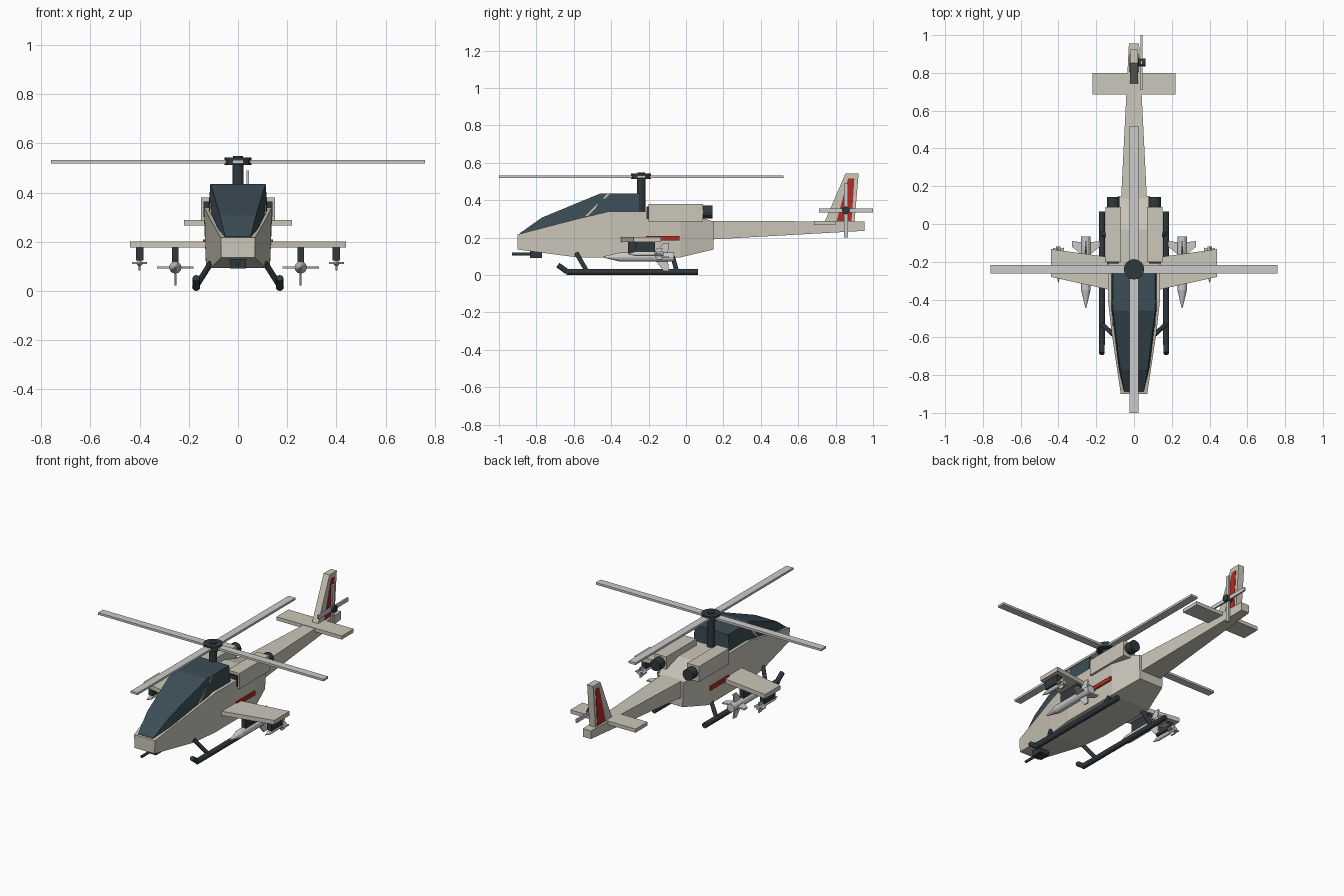
import bpy, bmesh, math
from mathutils import Vector, Matrix

if "Cube" in bpy.data.objects:
    bpy.data.objects.remove(bpy.data.objects["Cube"])


def material(name, rgb):
    m = bpy.data.materials.new(name)
    m.diffuse_color = (*rgb, 1)
    m.use_nodes = True
    m.node_tree.nodes["Principled BSDF"].inputs["Base Color"].default_value = m.diffuse_color
    return m


HULL = material("hull_beige", (0.60, 0.57, 0.49))
DARK = material("dark_metal", (0.03, 0.04, 0.045))
GLASS = material("dark_glass", (0.045, 0.075, 0.095))
RED = material("red_paint", (0.45, 0.025, 0.02))


def finish(name, bm, mat=None, mirror=False):
    bmesh.ops.recalc_face_normals(bm, faces=bm.faces)
    me = bpy.data.meshes.new(name)
    bm.to_mesh(me)
    bm.free()
    ob = bpy.data.objects.new(name, me)
    bpy.context.collection.objects.link(ob)
    if mat:
        me.materials.append(mat)
    if mirror:
        mod = ob.modifiers.new("mirror", 'MIRROR')
        mod.use_mirror_merge = False
    return ob


def skin(bm, rings):
    """Join equal-sized vertex rings and cap both ends."""
    vs = [[bm.verts.new(p) for p in r] for r in rings]
    n = len(vs[0])
    for a, b in zip(vs, vs[1:]):
        for i in range(n):
            j = (i + 1) % n
            bm.faces.new((a[i], a[j], b[j], b[i]))
    bm.faces.new(vs[0])
    bm.faces.new(vs[-1])


def loft(name, sections, mat):
    """Sections along y: (y, z bottom, z top, half width bottom, half width top)."""
    bm = bmesh.new()
    skin(bm, [[(-wb, y, zb), (wb, y, zb), (wt, y, zt), (-wt, y, zt)]
              for y, zb, zt, wb, wt in sections])
    return finish(name, bm, mat)


def add_box(bm, x, y, z):
    skin(bm, [[(x[0], y[0], h), (x[1], y[0], h), (x[1], y[1], h), (x[0], y[1], h)] for h in z])


def box(name, x, y, z, mat=None, mirror=False):
    bm = bmesh.new()
    add_box(bm, x, y, z)
    return finish(name, bm, mat, mirror)


def add_rod(bm, a, b, r1, r2=None, n=12):
    a, b = Vector(a), Vector(b)
    d = b - a
    mat = Matrix.Translation((a + b) / 2) @ d.to_track_quat('Z', 'Y').to_matrix().to_4x4()
    bmesh.ops.create_cone(bm, cap_ends=True, segments=n, radius1=r1,
                          radius2=r1 if r2 is None else r2, depth=d.length, matrix=mat)


def rods(name, items, mat=None, mirror=False):
    bm = bmesh.new()
    for it in items:
        add_rod(bm, *it)
    return finish(name, bm, mat, mirror)


def side_plate(name, pts, x, mat, mirror=False):
    """Extrude a y-z outline along x."""
    bm = bmesh.new()
    skin(bm, [[(h, y, z) for y, z in pts] for h in x])
    return finish(name, bm, mat, mirror)


def missile(name, x, z, r, nose, neck, tail, fin, f0, f1):
    """Pointed body with four swept fins."""
    bm = bmesh.new()
    add_rod(bm, (x, tail, z), (x, neck, z), r)
    add_rod(bm, (x, neck, z), (x, nose, z), r, r * 0.1)
    t = 0.004
    prof = [(0, f0), (fin, f1 - 0.03), (fin, f1), (0, f1 - 0.01)]
    for k in range(4):
        rot = Matrix.Rotation(k * math.pi / 2, 3, 'Y')
        skin(bm, [[rot @ Vector((d, y, s)) + Vector((x, 0, z)) for d, y in prof] for s in (-t, t)])
    return finish(name, bm, None, True)


# Fuselage, tail boom and canopy
loft("fuselage", [(-0.90, 0.136, 0.217, 0.068, 0.07), (-0.58, 0.094, 0.30, 0.11, 0.118),
                  (-0.41, 0.094, 0.34, 0.13, 0.137), (-0.03, 0.094, 0.34, 0.13, 0.14),
                  (0.147, 0.136, 0.286, 0.08, 0.085)], HULL)
loft("tail_boom", [(0.10, 0.188, 0.29, 0.07, 0.07), (0.955, 0.236, 0.285, 0.027, 0.027)], HULL)
loft("canopy", [(-0.89, 0.20, 0.222, 0.053, 0.052), (-0.77, 0.23, 0.307, 0.082, 0.073),
                (-0.457, 0.31, 0.436, 0.12, 0.112), (-0.245, 0.32, 0.436, 0.122, 0.112)], GLASS)

# Thin slanted frame on each canopy side
bm = bmesh.new()
skin(bm, [[(x0, y, z), (x0 + 0.007, y, z), (x0 + 0.007, y + 0.014, z), (x0, y + 0.014, z)]
          for x0, y, z in ((0.106, -0.54, 0.315), (0.107, -0.42, 0.434))])
finish("canopy_frame", bm, HULL, True)

# Engines with intakes and exhausts
box("engine_housing", (0.07, 0.15), (-0.2, 0.09), (0.285, 0.38), HULL, True)
box("engine_intake", (0.08, 0.14), (-0.21, -0.19), (0.30, 0.365), DARK, True)
rods("engine_exhaust", [((0.11, 0.08, 0.337), (0.11, 0.142, 0.337), 0.034)], DARK, True)

# Main rotor
C = -0.24
rods("rotor_mast", [((0, C, 0.32), (0, C, 0.53), 0.023)], DARK)
rods("rotor_hub", [((0, C, 0.512), (0, C, 0.542), 0.054, None, 16),
                   ((0, C, 0.54), (0, C, 0.548), 0.02)], DARK)
bm = bmesh.new()
add_box(bm, (-0.76, 0.76), (C - 0.023, C + 0.023), (0.519, 0.532))
add_box(bm, (-0.023, 0.023), (C - 0.76, C + 0.76), (0.5195, 0.5325))
finish("rotor_blades", bm)

# Tail fin with red panels, and stabiliser
side_plate("tail_fin", [(0.735, 0.27), (0.90, 0.27), (0.923, 0.543), (0.853, 0.543)],
           (-0.02, 0.02), HULL)
side_plate("fin_panel", [(0.805, 0.288), (0.885, 0.288), (0.90, 0.515), (0.867, 0.515)],
           (0.018, 0.0225), RED, True)
box("stabiliser", (-0.22, 0.22), (0.685, 0.80), (0.267, 0.289), HULL)

# Tail rotor
TY, TZ = 0.855, 0.345
rods("tail_rotor_hub", [((0.0, TY, TZ), (0.06, TY, TZ), 0.021)], DARK)
bm = bmesh.new()
add_box(bm, (0.035, 0.045), (TY - 0.145, TY + 0.145), (TZ - 0.011, TZ + 0.011))
add_box(bm, (0.0355, 0.0455), (TY - 0.011, TY + 0.011), (TZ - 0.145, TZ + 0.145))
finish("tail_rotor_blades", bm)

# Stub wings and red side stripe
bm = bmesh.new()
skin(bm, [[(0.10, -0.355, z), (0.44, -0.28, z), (0.44, -0.133, z), (0.10, -0.18, z)]
          for z in (0.176, 0.202)])
finish("stub_wing", bm, HULL, True)
box("side_stripe", (0.125, 0.143), (-0.215, -0.035), (0.184, 0.209), RED, True)

# Weapons under the wings
box("inner_pylon", (0.242, 0.268), (-0.31, -0.17), (0.11, 0.18), DARK, True)
box("outer_pylon", (0.385, 0.415), (-0.27, -0.165), (0.125, 0.18), DARK, True)
missile("large_missile", 0.255, 0.096, 0.025, -0.445, -0.35, -0.065, 0.074, -0.18, -0.09)
missile("small_missile", 0.40, 0.113, 0.012, -0.31, -0.27, -0.12, 0.03, -0.175, -0.125)

# Nose gun
box("gun_mount", (-0.032, 0.032), (-0.835, -0.77), (0.092, 0.14), DARK)
rods("gun_barrel", [((0, -0.82, 0.111), (0, -0.93, 0.111), 0.008)], DARK)

# Landing skids
S = 0.17
rods("skid", [((S, -0.64, 0.0165), (S, 0.065, 0.0165), 0.0165),
              ((S, -0.635, 0.017), (S, -0.685, 0.053), 0.0145)], DARK, True)
rods("skid_leg", [((0.11, -0.585, 0.115), (S, -0.53, 0.02), 0.012),
                  ((0.11, -0.075, 0.115), (S, -0.05, 0.02), 0.012)], DARK, True)
